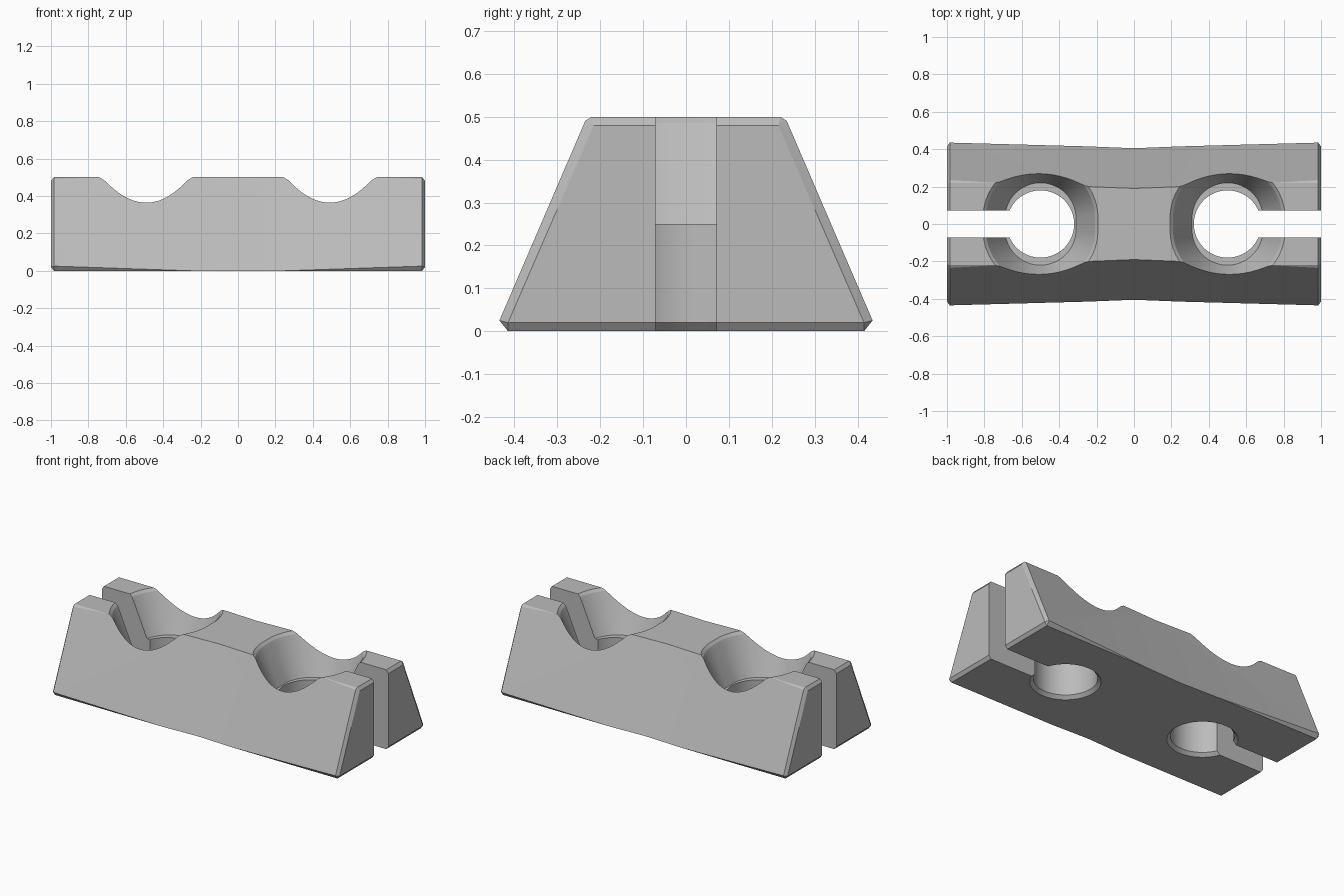
import bpy, bmesh, math

old = bpy.data.objects.get("Cube")
if old:
    bpy.data.objects.remove(old, do_unlink=True)

grey = bpy.data.materials.new("plain_grey")
grey.use_nodes = True
colour = (0.5, 0.5, 0.5, 1)
grey.diffuse_color = colour
grey.node_tree.nodes["Principled BSDF"].inputs["Base Color"].default_value = colour


def make_object(name, bm):
    bmesh.ops.recalc_face_normals(bm, faces=bm.faces)
    mesh = bpy.data.meshes.new(name)
    bm.to_mesh(mesh)
    bm.free()
    mesh.materials.append(grey)
    obj = bpy.data.objects.new(name, mesh)
    bpy.context.collection.objects.link(obj)
    return obj


def apply(obj, modifier):
    bpy.context.view_layer.objects.active = obj
    bpy.ops.object.modifier_apply(modifier=modifier.name)


def cut(obj, cutter):
    mod = obj.modifiers.new("cut", 'BOOLEAN')
    mod.operation = 'DIFFERENCE'
    mod.solver = 'EXACT'
    mod.object = cutter
    cutter.hide_render = True
    apply(obj, mod)
    bpy.data.objects.remove(cutter, do_unlink=True)


# Tapered block, narrower at the waist, chamfered towards its ends
half_block = [(0, .405, 0), (0, .19, .5), (.25, .415, 0), (.73, .22, .5),
              (.985, .415, 0), (.985, .435, .025), (.985, .235, .49),
              (.985, .22, .5), (1, .415, .02), (1, .215, .48)]
bm = bmesh.new()
for x, y, z in half_block:
    for side in (-1, 1):
        bm.verts.new((x, side * y, z))
bmesh.ops.convex_hull(bm, input=bm.verts)
inner = [f for f in bm.faces if all(v.co.x < 0.001 for v in f.verts)]
bmesh.ops.delete(bm, geom=inner, context='FACES')
bmesh.ops.dissolve_limit(bm, angle_limit=math.radians(1.5),
                         verts=bm.verts, edges=bm.edges)
block = make_object("clamp_block", bm)
mirror = block.modifiers.new("mirror", 'MIRROR')
mirror.merge_threshold = 0.001
apply(block, mirror)


# Bored hole with a flat ledge under a flared, slightly stretched cup
def bore(x):
    profile = [(-.01, .21, 0), (.02, .18, 0), (.25, .18, 0), (.25, .19, .03),
               (.46, .28, .03), (.485, .292, .03), (.5, .308, .03), (.53, .34, .03)]
    bm = bmesh.new()
    steps = 64
    rings = []
    for z, r, stretch in profile:
        ring = []
        for i in range(steps):
            a = math.tau * (i + 0.5) / steps
            y = r * math.sin(a) + math.copysign(stretch, math.sin(a))
            ring.append(bm.verts.new((x + r * math.cos(a), y, z)))
        rings.append(ring)
    for low, high in zip(rings, rings[1:]):
        for i in range(steps):
            j = (i + 1) % steps
            bm.faces.new((low[i], low[j], high[j], high[i]))
    bm.faces.new(rings[0])
    bm.faces.new(rings[-1])
    return make_object("bore_cutter", bm)


# Slot from each hole out through the end
def slot(side):
    bm = bmesh.new()
    bmesh.ops.create_cube(bm, size=1)
    for v in bm.verts:
        v.co.x = side * (0.8 + v.co.x * 0.6)
        v.co.y *= 0.142
        v.co.z = 0.25 + v.co.z * 0.7
    return make_object("slot_cutter", bm)


for side in (-1, 1):
    cut(block, bore(side * 0.5))
    cut(block, slot(side))

# Smooth bores, crisp edges
bpy.ops.object.select_all(action='DESELECT')
block.select_set(True)
bpy.context.view_layer.objects.active = block
bpy.ops.object.shade_smooth_by_angle(angle=math.radians(20))
